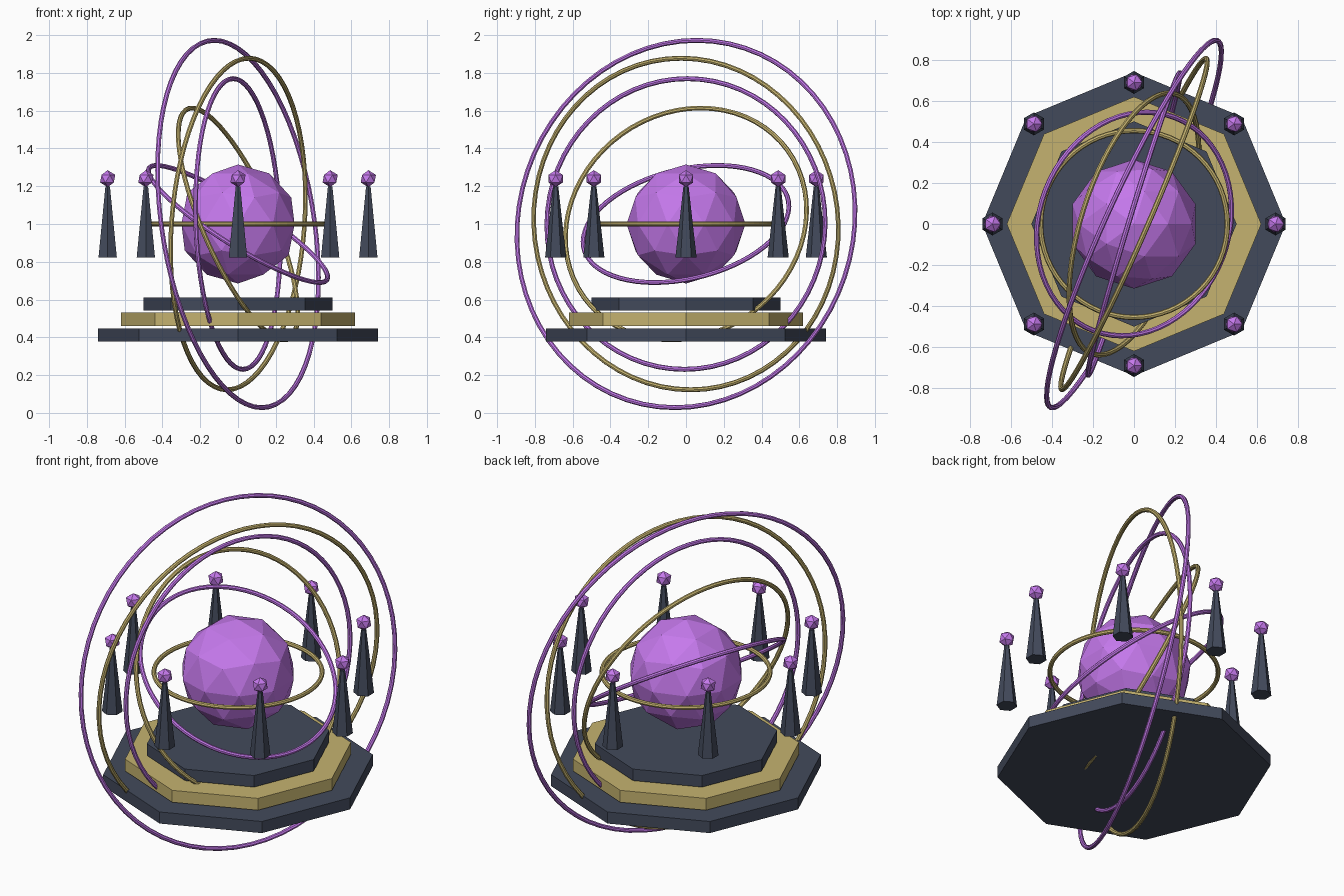
import bpy
from math import cos, sin, pi
from mathutils import Vector

if "Cube" in bpy.data.objects:
    bpy.data.objects.remove(bpy.data.objects["Cube"])


def material(name, rgb):
    m = bpy.data.materials.new(name)
    m.diffuse_color = (*rgb, 1)
    m.use_nodes = True
    m.node_tree.nodes["Principled BSDF"].inputs["Base Color"].default_value = m.diffuse_color
    return m


SLATE = material("slate", (0.055, 0.068, 0.105))
GOLD = material("gold", (0.56, 0.45, 0.16))
VIOLET = material("violet", (0.56, 0.19, 0.84))
CENTRE = Vector((0, 0, 1.0))


def finish(name, mat):
    o = bpy.context.object
    o.name = name
    o.data.materials.append(mat)
    return o


# Stepped octagonal platform: radius, bottom, top
tiers = [("lower_tier", 0.74, 0.379, 0.448, SLATE),
         ("middle_tier", 0.62, 0.460, 0.531, GOLD),
         ("upper_tier", 0.50, 0.543, 0.612, SLATE)]
for name, r, z0, z1, mat in tiers:
    bpy.ops.mesh.primitive_cylinder_add(vertices=8, radius=r, depth=z1 - z0,
                                        location=(0, 0, (z0 + z1) / 2))
    finish(name, mat)

# Faceted core
bpy.ops.mesh.primitive_ico_sphere_add(subdivisions=2, radius=0.315, location=CENTRE)
finish("core_crystal", VIOLET)

# Nested tilted rings: radius and axis direction
rings = [(0.455, (0, 0, 1)),
         (0.556, (0.52, -0.20, 0.83)),
         (0.665, (0.88, -0.28, 0.385)),
         (0.770, (0.956, -0.29, 0.035)),
         (0.880, (0.915, -0.40, -0.072)),
         (0.982, (0.90, -0.41, 0.14))]
for i, (r, axis) in enumerate(rings):
    rot = Vector(axis).to_track_quat('Z', 'Y').to_euler()
    bpy.ops.mesh.primitive_torus_add(major_radius=r, minor_radius=0.013,
                                     major_segments=64, minor_segments=8,
                                     location=CENTRE, rotation=rot)
    finish(f"ring_{i + 1}", VIOLET if i % 2 else GOLD)

# Eight floating spires, each with a small crystal tip
for i in range(8):
    x, y = 0.69 * cos(i * pi / 4), 0.69 * sin(i * pi / 4)
    bpy.ops.mesh.primitive_cone_add(vertices=6, radius1=0.056, radius2=0.014,
                                    depth=0.375, location=(x, y, 1.01))
    finish(f"spire_{i + 1}", SLATE)
    bpy.ops.mesh.primitive_ico_sphere_add(subdivisions=1, radius=0.045,
                                          location=(x, y, 1.24))
    finish(f"spire_crystal_{i + 1}", VIOLET)
